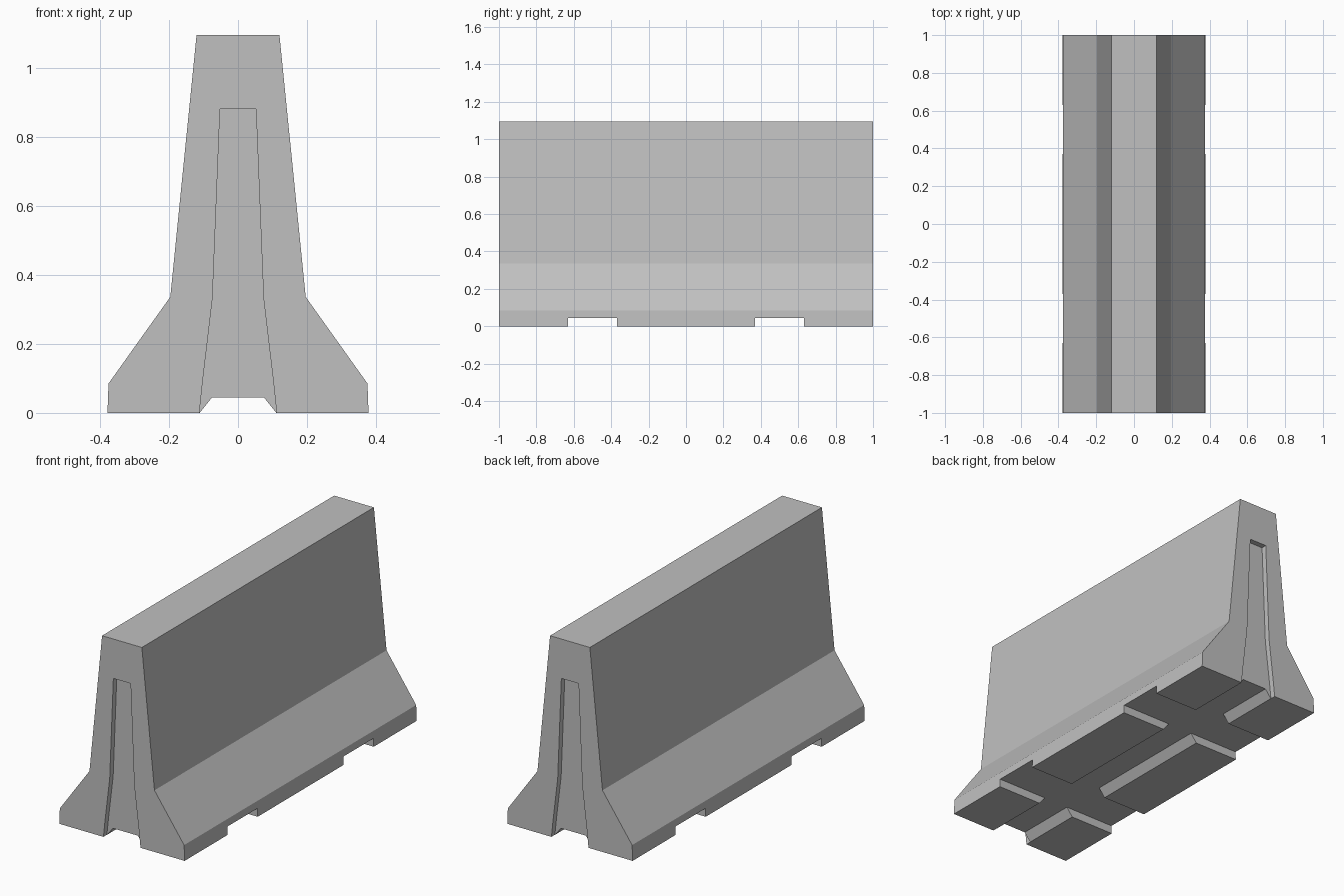
import bpy
import bmesh

cube = bpy.data.objects.get("Cube")
if cube:
    bpy.data.objects.remove(cube, do_unlink=True)

HALF_LENGTH = 1.0
RECESS_DEPTH = 0.03
CHANNEL_HEIGHT = 0.045


def prism(name, half_profile, y0, y1):
    """Mirror a half profile (x, z) across x = 0 and extrude it along y."""
    outline = half_profile + [(-x, z) for x, z in reversed(half_profile)]
    bm = bmesh.new()
    face = bm.faces.new([bm.verts.new((x, y0, z)) for x, z in outline])
    extruded = bmesh.ops.extrude_face_region(bm, geom=[face])["geom"]
    verts = [v for v in extruded if isinstance(v, bmesh.types.BMVert)]
    bmesh.ops.translate(bm, verts=verts, vec=(0, y1 - y0, 0))
    bmesh.ops.recalc_face_normals(bm, faces=bm.faces)
    mesh = bpy.data.meshes.new(name)
    bm.to_mesh(mesh)
    bm.free()
    obj = bpy.data.objects.new(name, mesh)
    bpy.context.scene.collection.objects.link(obj)
    return obj


# Concrete
concrete = bpy.data.materials.new("concrete_grey")
concrete.use_nodes = True
grey = (0.53, 0.53, 0.53, 1)
concrete.diffuse_color = grey
concrete.node_tree.nodes["Principled BSDF"].inputs["Base Color"].default_value = grey

# Barrier body with flared foot
barrier = prism("concrete_barrier",
                [(0.378, 0), (0.375, 0.085), (0.196, 0.336), (0.12, 1.095)],
                -HALF_LENGTH, HALF_LENGTH)

# Drainage channel along the underside
cutters = [prism("long_channel_cutter", [(0.127, -0.02), (0.075, CHANNEL_HEIGHT)], -1.1, 1.1)]

for side in (-1, 1):
    # Cross slots for lifting forks
    cutters.append(prism("fork_slot_cutter", [(0.5, -0.02), (0.5, CHANNEL_HEIGHT)],
                         side * 0.37, side * 0.63))
    # Tapered recess in each end
    cutters.append(prism("end_recess_cutter",
                         [(0.114, -0.02), (0.103, 0.085), (0.074, 0.33), (0.052, 0.88)],
                         side * (HALF_LENGTH - RECESS_DEPTH), side * 1.1))

for cutter in cutters:
    cutter.hide_render = True
    cut = barrier.modifiers.new(cutter.name, "BOOLEAN")
    cut.operation = "DIFFERENCE"
    cut.solver = "EXACT"
    cut.object = cutter

# Bake the cuts and discard the cutters
bpy.context.view_layer.update()
result = bpy.data.meshes.new_from_object(
    barrier.evaluated_get(bpy.context.evaluated_depsgraph_get()))
barrier.modifiers.clear()
barrier.data = result
for cutter in cutters:
    bpy.data.objects.remove(cutter, do_unlink=True)

result.materials.clear()
result.materials.append(concrete)
for poly in result.polygons:
    poly.material_index = 0
    poly.use_smooth = False
